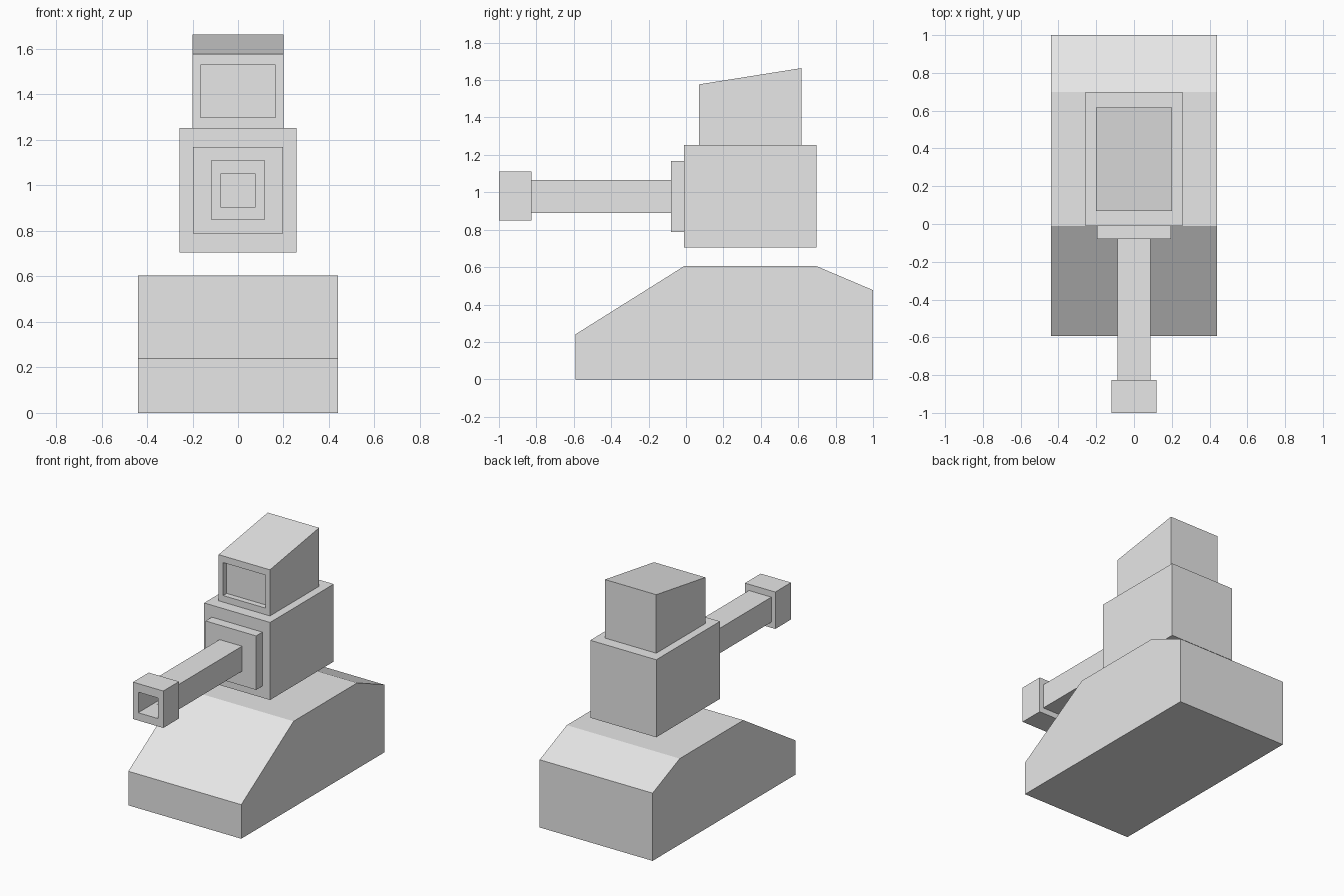
import bpy
import bmesh

if "Cube" in bpy.data.objects:
    bpy.data.objects.remove(bpy.data.objects["Cube"])

grey = bpy.data.materials.new("light_grey")
grey.diffuse_color = (0.8, 0.8, 0.8, 1)
grey.use_nodes = True
grey.node_tree.nodes["Principled BSDF"].inputs["Base Color"].default_value = grey.diffuse_color


def prism(name, half_width, profile, recess=None):
    """Extrude a (y, z) side profile across x; optionally sink a
    rectangular recess (half_width, z0, z1, depth) into the front face."""
    bm = bmesh.new()
    left = bm.faces.new([bm.verts.new((-half_width, y, z)) for y, z in profile])
    side = bmesh.ops.extrude_face_region(bm, geom=[left])
    moved = [v for v in side["geom"] if isinstance(v, bmesh.types.BMVert)]
    bmesh.ops.translate(bm, verts=moved, vec=(2 * half_width, 0, 0))
    bmesh.ops.recalc_face_normals(bm, faces=bm.faces)

    if recess:
        hw, z0, z1, depth = recess
        front = min(bm.faces, key=lambda f: f.calc_center_median().y)
        corners = list(front.verts)
        y, mid = corners[0].co.y, front.calc_center_median().z

        def ring(at_y):
            return [bm.verts.new((hw if v.co.x > 0 else -hw, at_y,
                                  z1 if v.co.z > mid else z0)) for v in corners]

        rim, floor = ring(y), ring(y + depth)
        bm.faces.remove(front)
        for a, b in ((corners, rim), (rim, floor)):
            for i in range(4):
                j = (i + 1) % 4
                bm.faces.new((a[i], a[j], b[j], b[i]))
        bm.faces.new(floor)

    mesh = bpy.data.meshes.new(name)
    bm.to_mesh(mesh)
    bm.free()
    mesh.materials.append(grey)
    obj = bpy.data.objects.new(name, mesh)
    bpy.context.collection.objects.link(obj)
    return obj


def box(name, half_width, y0, y1, z0, z1, recess=None):
    return prism(name, half_width, [(y0, z0), (y0, z1), (y1, z1), (y1, z0)], recess)


# Sloped base
prism("base", 0.44, [(-0.592, 0), (-0.592, 0.24), (-0.01, 0.605),
                     (0.698, 0.605), (1.0, 0.477), (1.0, 0)])

# Turret body floating just above the base
box("turret_body", 0.257, -0.01, 0.698, 0.706, 1.252)

# Gun: mounting plate, barrel and hollow muzzle
box("gun_mount", 0.197, -0.08, -0.01, 0.788, 1.168)
box("barrel", 0.0875, -0.53, -0.08, 0.89, 1.066)
box("barrel_front", 0.0875, -0.825, -0.53, 0.89, 1.066, (0.077, 0.905, 1.05, 0.15))
box("muzzle", 0.118, -1.0, -0.825, 0.85, 1.11, (0.077, 0.905, 1.05, 0.174))

# Open the muzzle into the barrel so the bore runs deep
for name, pick in (("muzzle", max),):
    mesh = bpy.data.objects[name].data
    bm = bmesh.new()
    bm.from_mesh(mesh)
    inner = [f for f in bm.faces
             if abs(f.normal.y) > 0.9 and -0.9 < f.calc_center_median().y]
    bmesh.ops.delete(bm, geom=inner, context="FACES_ONLY")
    bm.to_mesh(mesh)
    bm.free()

# Collar closing the back of the muzzle around the barrel
mesh = bpy.data.meshes.new("muzzle_back")
bm = bmesh.new()
outer, inner = [[bm.verts.new((x * w, -0.825, z)) for x, z in
                 ((-1, z0), (1, z0), (1, z1), (-1, z1))]
                for w, z0, z1 in ((0.118, 0.85, 1.11), (0.0875, 0.89, 1.066))]
for i in range(4):
    j = (i + 1) % 4
    bm.faces.new((outer[j], outer[i], inner[i], inner[j]))
bm.to_mesh(mesh)
bm.free()
mesh.materials.append(grey)
bpy.context.collection.objects.link(bpy.data.objects.new("muzzle_back", mesh))

# Head with slanted roof and a recessed viewing window
prism("head", 0.2, [(0.07, 1.252), (0.07, 1.577), (0.617, 1.664), (0.617, 1.252)],
      (0.165, 1.298, 1.53, 0.04))
